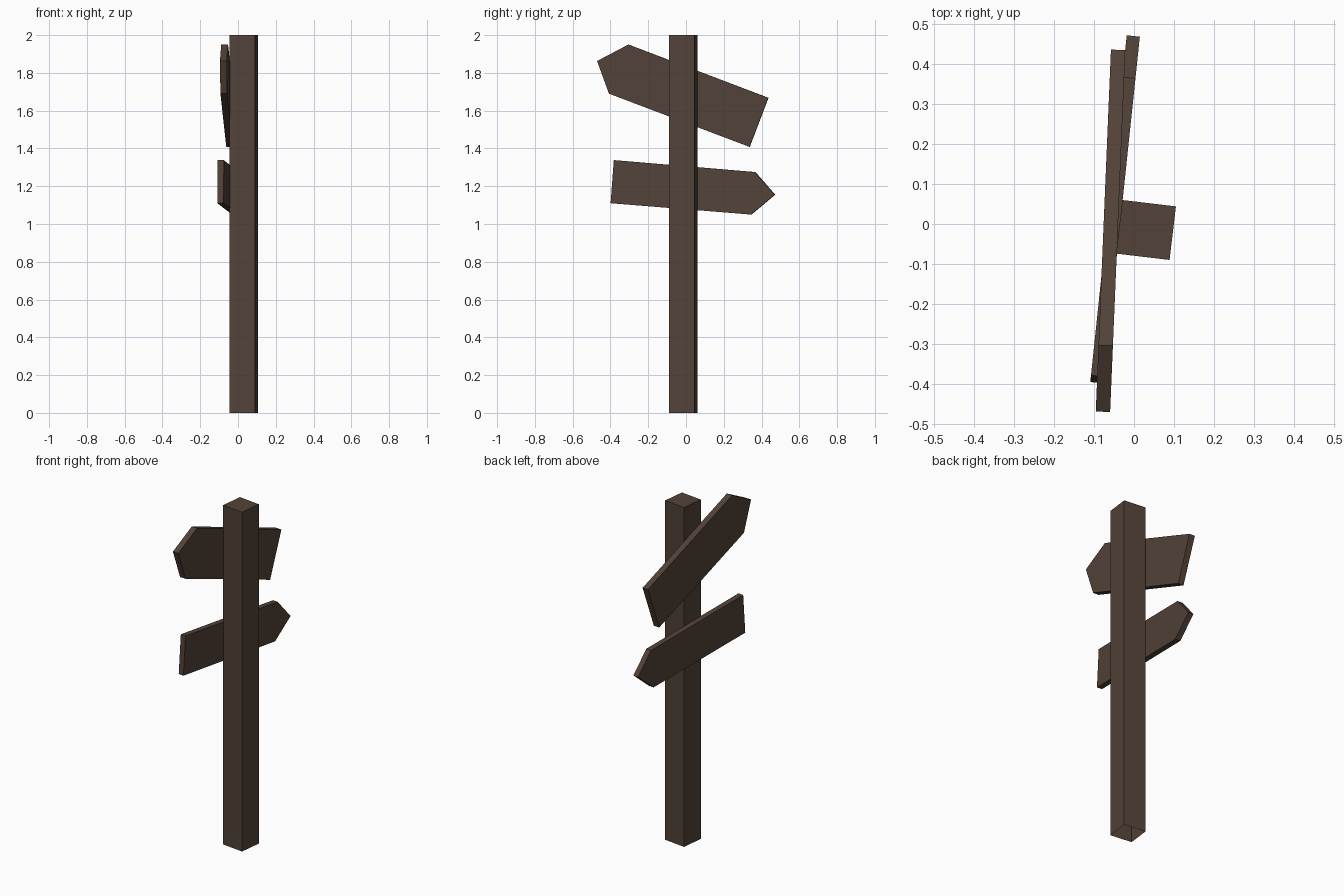
import bpy, bmesh, math

if "Cube" in bpy.data.objects:
    bpy.data.objects.remove(bpy.data.objects["Cube"])

wood = bpy.data.materials.new("dark_wood")
wood.diffuse_color = (0.085, 0.055, 0.04, 1)
wood.use_nodes = True
wood.node_tree.nodes["Principled BSDF"].inputs["Base Color"].default_value = wood.diffuse_color


def prism(name, base, offset, open_start=False):
    """Extrude a closed outline by offset into a flat-shaded solid."""
    bm = bmesh.new()
    face = bm.faces.new([bm.verts.new(p) for p in base])
    ext = bmesh.ops.extrude_face_region(bm, geom=[face], use_keep_orig=True)
    moved = [v for v in ext["geom"] if isinstance(v, bmesh.types.BMVert)]
    bmesh.ops.translate(bm, verts=moved, vec=offset)
    bmesh.ops.recalc_face_normals(bm, faces=bm.faces)
    if open_start:
        bmesh.ops.delete(bm, geom=[face], context='FACES_ONLY')
    mesh = bpy.data.meshes.new(name)
    bm.to_mesh(mesh)
    bm.free()
    mesh.materials.append(wood)
    ob = bpy.data.objects.new(name, mesh)
    bpy.context.collection.objects.link(ob)
    return ob


def board(name, outline, back_x, thickness, yaw):
    """Arrow board from a (y, z) outline, turned about the post."""
    ob = prism(name, [(back_x, y, z) for y, z in outline], (-thickness, 0, 0))
    ob.rotation_euler.z = math.radians(yaw)
    return ob


# Square post, slightly turned, open underneath
h = 0.0675
post = prism("post", [(-h, -h, 0), (h, -h, 0), (h, h, 0), (-h, h, 0)],
             (0, 0, 2), open_start=True)
post.location = (0.03, -0.015, 0)
post.rotation_euler.z = math.radians(-6.8)

# Upper arrow points to -y, lower arrow to +y
board("upper_sign",
      [(-0.473, 1.863), (-0.307, 1.95), (0.434, 1.668), (0.335, 1.408), (-0.41, 1.69)],
      -0.040, 0.036, -2.4)
board("lower_sign",
      [(-0.388, 1.338), (0.363, 1.275), (0.468, 1.155), (0.342, 1.05), (-0.405, 1.11)],
      -0.0345, 0.033, -6)
